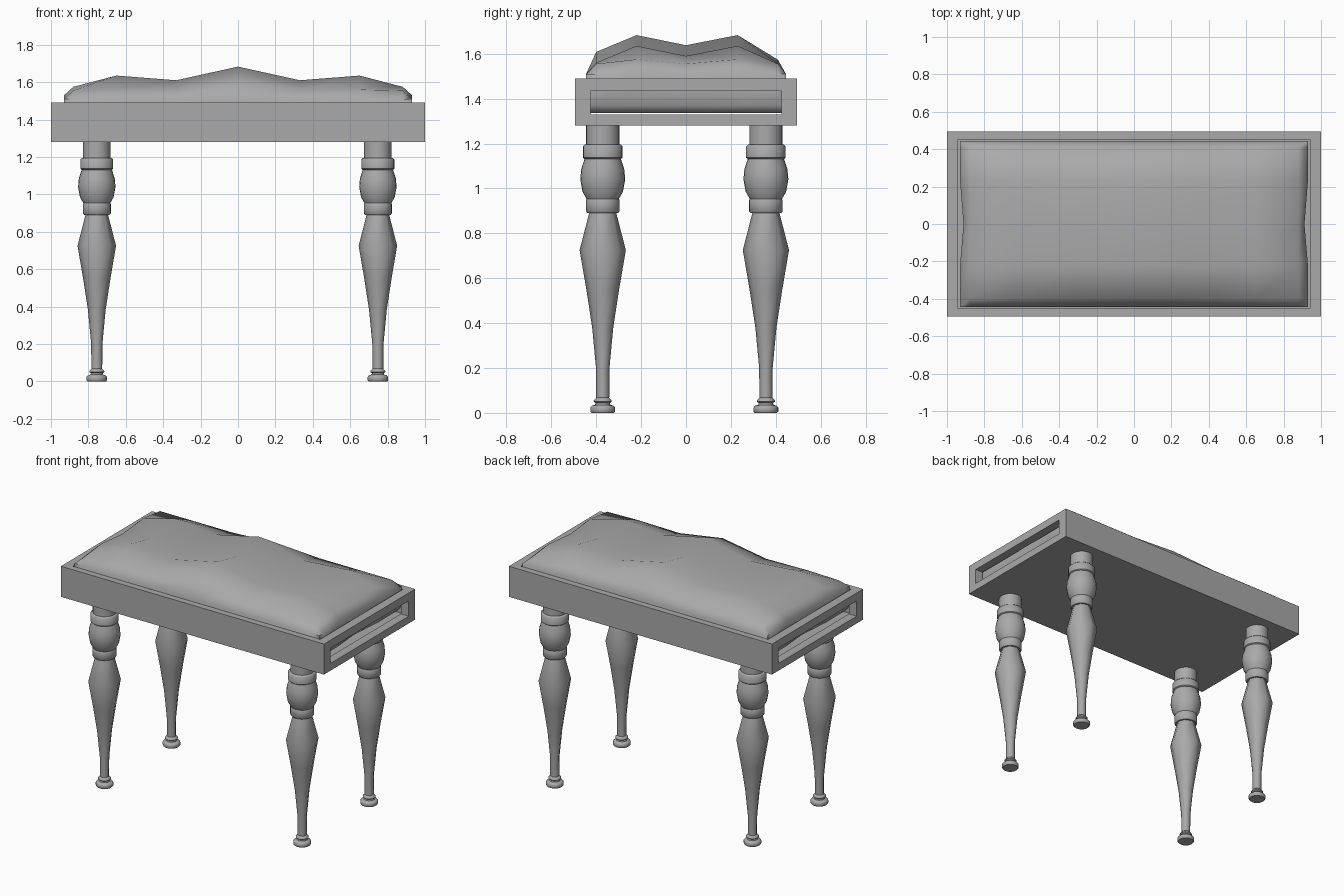
import bpy, bmesh, math
from mathutils import Vector

cube = bpy.data.objects.get("Cube")
if cube:
    bpy.data.objects.remove(cube, do_unlink=True)

grey = bpy.data.materials.new("plain_grey")
grey.use_nodes = True
colour = (0.4, 0.4, 0.4, 1)
grey.diffuse_color = colour
grey.node_tree.nodes["Principled BSDF"].inputs["Base Color"].default_value = colour


def make_object(name, bm, smooth_angle=None):
    bmesh.ops.recalc_face_normals(bm, faces=bm.faces)
    mesh = bpy.data.meshes.new(name)
    bm.to_mesh(mesh)
    bm.free()
    obj = bpy.data.objects.new(name, mesh)
    bpy.context.collection.objects.link(obj)
    mesh.materials.append(grey)
    bpy.ops.object.select_all(action="DESELECT")
    obj.select_set(True)
    bpy.context.view_layer.objects.active = obj
    if smooth_angle:
        bpy.ops.object.shade_smooth_by_angle(angle=math.radians(smooth_angle))
    return obj


def box(name, half_x, half_y, z0, z1):
    bm = bmesh.new()
    bmesh.ops.create_cube(bm, size=2)
    for v in bm.verts:
        v.co = (v.co.x * half_x, v.co.y * half_y, z1 if v.co.z > 0 else z0)
    return make_object(name, bm)


def cut(target, cutter):
    mod = target.modifiers.new("cut", "BOOLEAN")
    mod.operation = "DIFFERENCE"
    mod.solver = "EXACT"
    mod.object = cutter
    bpy.context.view_layer.objects.active = target
    bpy.ops.object.modifier_apply(modifier=mod.name)
    bpy.data.objects.remove(cutter, do_unlink=True)


def lathe(bm, profile, sides, centre):
    """Closed turned solid from (radius, height) pairs."""
    rings = []
    for r, z in profile:
        rings.append([bm.verts.new((centre[0] + r * math.cos(i * math.tau / sides),
                                    centre[1] + r * math.sin(i * math.tau / sides), z))
                      for i in range(sides)])
    for a, b in zip(rings, rings[1:]):
        for i in range(sides):
            j = (i + 1) % sides
            bm.faces.new((a[i], a[j], b[j], b[i]))
    bm.faces.new(rings[0])
    bm.faces.new(rings[-1])


# Seat frame: open tray with a slot through both ends
frame = box("seat_frame", 1, 0.495, 1.28, 1.49)
cut(frame, box("tray_cutter", 0.94, 0.452, 1.32, 1.6))
cut(frame, box("slot_cutter", 1.1, 0.425, 1.33, 1.435))

# Cushion: puckered grid top with a skirt tucked into the tray
side_x = [(0.33, 1.61), (0.65, 1.635), (0.88, 1.575), (0.93, 1.53)]
ridge = [(-x, z) for x, z in reversed(side_x)] + [(0, 1.683)] + side_x
cross = [(-0.445, -1), (-0.4, -0.075), (-0.22, 0), (0, -0.045),
         (0.23, 0), (0.41, -0.11), (0.445, -1)]
bm = bmesh.new()
grid = []
for i, (x, z) in enumerate(ridge):
    row = []
    for y, drop in cross:
        end = i in (0, len(ridge) - 1)
        floor = 1.51 if end or drop == -1 else 1.555
        pull = 0.98 if end and y == 0 else 1
        row.append(bm.verts.new((x * pull, y, max(z + drop, floor))))
    grid.append(row)
for a, b in zip(grid, grid[1:]):
    for j in range(len(cross) - 1):
        bm.faces.new((a[j], b[j], b[j + 1], a[j + 1]))
for z, scale in ((1.37, 1), (1.335, 0.97)):
    rim = [e for e in bm.edges if e.is_boundary]
    new = bmesh.ops.extrude_edge_only(bm, edges=rim)["geom"]
    for v in (g for g in new if isinstance(g, bmesh.types.BMVert)):
        v.co = Vector((v.co.x * scale, v.co.y * scale, z))
bmesh.ops.holes_fill(bm, edges=[e for e in bm.edges if e.is_boundary])
make_object("cushion", bm, 60)

# Turned legs: foot, faceted shaft, collars and vase
foot = [(0.05, 0), (0.055, 0.006), (0.055, 0.024), (0.048, 0.032), (0.034, 0.036),
        (0.032, 0.044), (0.04, 0.05), (0.04, 0.056), (0.028, 0.068)]
shaft = [(0.029, 0.06), (0.03, 0.2), (0.047, 0.38), (0.073, 0.55), (0.103, 0.725), (0.06, 0.892)]
lower_collar = [(0.068, 0.89), (0.075, 0.898), (0.075, 0.948), (0.07, 0.956)]
vase = [(0.07, 0.95), (0.09, 0.985), (0.1, 1.04), (0.096, 1.085), (0.08, 1.135)]
upper_collar = [(0.08, 1.13), (0.088, 1.137), (0.088, 1.187), (0.08, 1.195)]
neck = [(0.074, 1.19), (0.074, 1.285)]
for side, x in (("right", -0.755), ("left", 0.748)):
    for end, y in (("front", -0.371), ("back", 0.356)):
        bm = bmesh.new()
        lathe(bm, shaft, 8, (x, y))
        for part in (foot, lower_collar, vase, upper_collar, neck):
            lathe(bm, part, 24, (x, y))
        make_object(f"{end}_{side}_leg", bm, 46)
